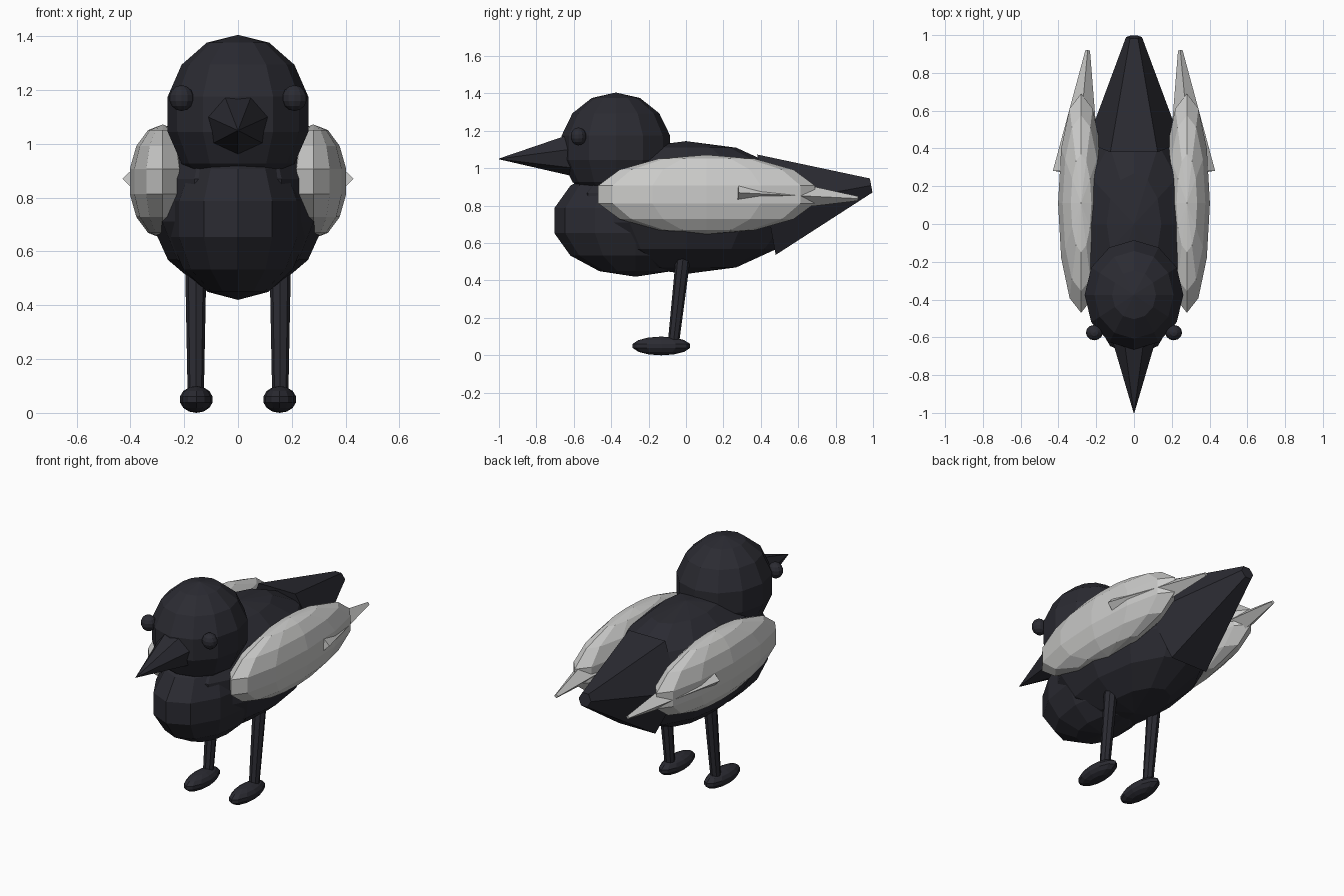
import bpy, bmesh, math
from mathutils import Matrix, Vector

cube = bpy.data.objects.get("Cube")
if cube:
    bpy.data.objects.remove(cube, do_unlink=True)


def material(name, rgb):
    mat = bpy.data.materials.new(name)
    mat.use_nodes = True
    colour = (*rgb, 1)
    mat.diffuse_color = colour
    mat.node_tree.nodes["Principled BSDF"].inputs["Base Color"].default_value = colour
    return mat


DARK = material("charcoal feathers", (0.024, 0.024, 0.032))
PALE = material("pale grey wing", (0.6, 0.6, 0.59))


def finish(name, bm, mat):
    bmesh.ops.recalc_face_normals(bm, faces=bm.faces)
    mesh = bpy.data.meshes.new(name)
    bm.to_mesh(mesh)
    bm.free()
    mesh.materials.append(mat)
    obj = bpy.data.objects.new(name, mesh)
    bpy.context.collection.objects.link(obj)
    return obj


def ellipsoid(name, centre, radii, mat=DARK):
    """Faceted sphere stretched to three radii."""
    bm = bmesh.new()
    place = Matrix.Translation(centre) @ Matrix.Diagonal((*radii, 1))
    bmesh.ops.create_uvsphere(bm, u_segments=12, v_segments=7, radius=1, matrix=place)
    return finish(name, bm, mat)


def taper(name, start, end, r0, r1, sides, mat=DARK, phase=90.0):
    """Tapered prism between two points; r0 and r1 are (side, up) radii."""
    start, end = Vector(start), Vector(end)
    axis = (end - start).normalized()
    guide = Vector((1, 0, 0))
    up = axis.cross(guide).normalized()
    right = up.cross(axis)
    bm = bmesh.new()
    rings = []
    for centre, (a, b) in ((start, r0), (end, r1)):
        angles = [math.radians(phase) + math.tau * i / sides for i in range(sides)]
        if axis.y < 0:
            angles = [-t for t in angles]
        rings.append([bm.verts.new(centre + right * a * math.cos(t) + up * b * math.sin(t))
                      for t in angles])
    for ring in rings:
        bm.faces.new(ring)
    for i in range(sides):
        j = (i + 1) % sides
        bm.faces.new((rings[0][i], rings[0][j], rings[1][j], rings[1][i]))
    return finish(name, bm, mat)


# Body, breast, head
ellipsoid("body", (0, 0, 0.79), (0.333, 0.62, 0.355))
ellipsoid("breast", (0, -0.27, 0.72), (0.26, 0.445, 0.3))
ellipsoid("head", (0, -0.375, 1.11), (0.268, 0.297, 0.295))

# Beak and tail
taper("beak", (0, -0.62, 1.075), (0, -1, 1.05), (0.116, 0.116), (0.002, 0.002), 7)
taper("tail", (0, 0.43, 0.805), (0, 0.99, 0.908), (0.25, 0.315), (0.042, 0.044), 6, phase=0)

# Paired parts
for side, s in (("left", 1), ("right", -1)):
    ellipsoid(side + "_eye", (s * 0.21, -0.575, 1.17), (0.046, 0.042, 0.048))
    ellipsoid(side + "_wing", (s * 0.28, 0.11, 0.86), (0.125, 0.595, 0.212), PALE)
    taper(side + "_wing_tip", (s * 0.305, 0.27, 0.87), (s * 0.245, 0.92, 0.838),
          (0.125, 0.122), (0.012, 0.012), 4, PALE)
    taper(side + "_leg", (s * 0.157, -0.015, 0.525), (s * 0.157, -0.068, 0.06),
          (0.039, 0.039), (0.03, 0.03), 8)
    ellipsoid(side + "_foot", (s * 0.155, -0.132, 0.05), (0.062, 0.157, 0.05))
